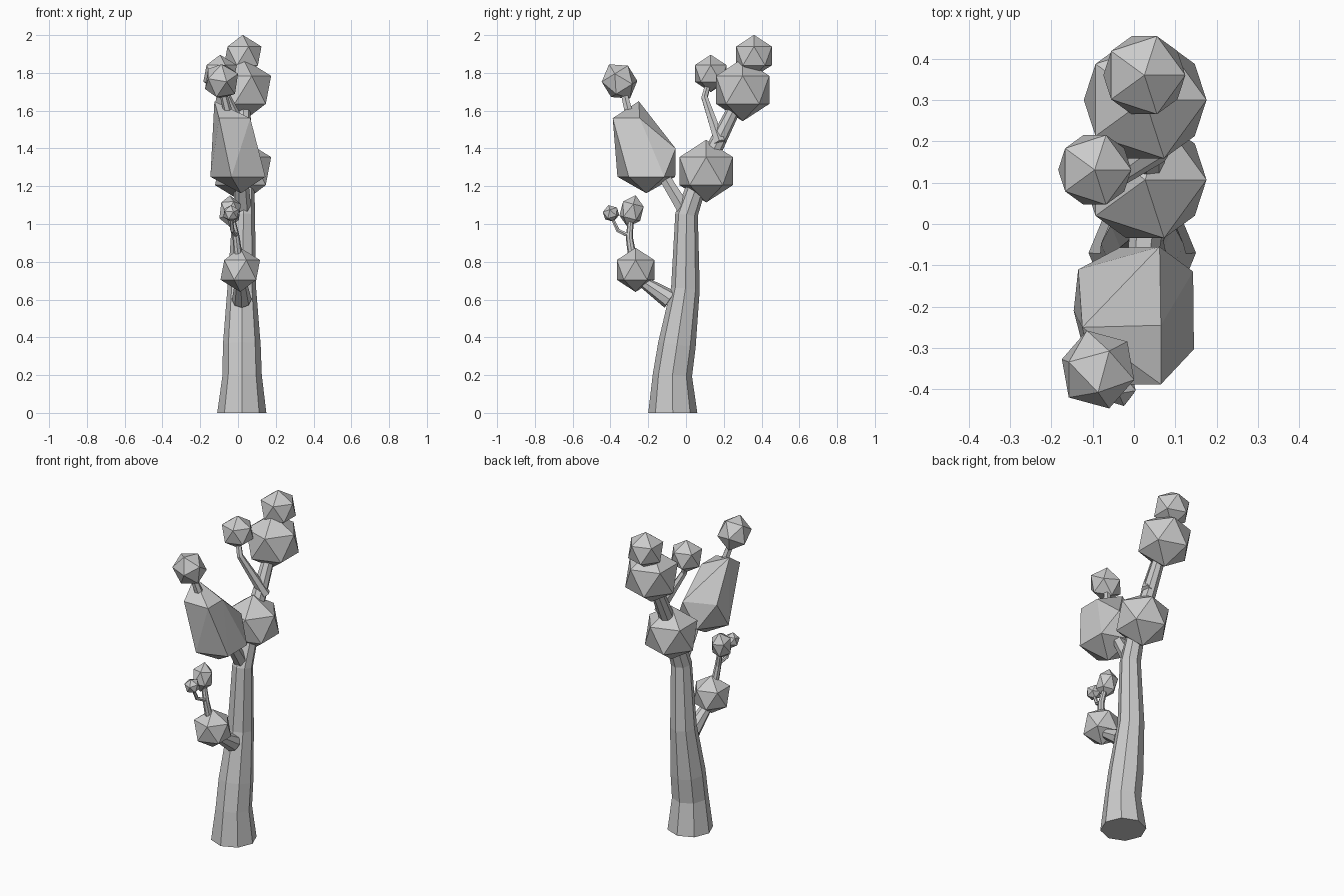
import bpy, bmesh, math
from mathutils import Vector, Matrix

if "Cube" in bpy.data.objects:
    bpy.data.objects.remove(bpy.data.objects["Cube"])


def finish(bm, name):
    bmesh.ops.recalc_face_normals(bm, faces=bm.faces[:])
    mesh = bpy.data.meshes.new(name)
    bm.to_mesh(mesh)
    bm.free()
    ob = bpy.data.objects.new(name, mesh)
    bpy.context.collection.objects.link(ob)
    return ob


def limb(name, path, sides=8):
    """Faceted tapered tube; path holds (x, y, z, radius)."""
    bm = bmesh.new()
    pts = [Vector(p[:3]) for p in path]
    rings = []
    for i, p in enumerate(pts):
        t = (pts[min(i + 1, len(pts) - 1)] - pts[max(i - 1, 0)]).normalized()
        if p.z == 0:
            t = Vector((0, 0, 1))  # flat cut on the ground
        u = (Vector((1, 0, 0)) - t * t.x).normalized()
        v = t.cross(u)
        ring = []
        for k in range(sides):
            a = 2 * math.pi * k / sides
            ring.append(bm.verts.new(p + path[i][3] * (u * math.cos(a) + v * math.sin(a))))
        rings.append(ring)
    for a, b in zip(rings, rings[1:]):
        for k in range(sides):
            n = (k + 1) % sides
            bm.faces.new((a[k], a[n], b[n], b[k]))
    bm.faces.new(rings[0][::-1])
    bm.faces.new(rings[-1])
    return finish(bm, name)


def foliage(name, centre, radius, tilt=0.0, stretch=(1, 1, 1)):
    """Icosahedron leaf clump, optionally stretched and tilted about x."""
    bm = bmesh.new()
    m = (Matrix.Translation(centre) @ Matrix.Rotation(tilt, 4, 'X')
         @ Matrix.Diagonal((*stretch, 1)))
    bmesh.ops.create_icosphere(bm, subdivisions=1, radius=radius, matrix=m)
    return finish(bm, name)


# Trunk and its limbs
limb("trunk", [(.02, -.07, 0, .13), (.022, -.072, .2, .104), (.02, -.048, .36, .1),
               (.02, -.003, .66, .076), (.03, .003, 1.05, .06), (.035, .055, 1.2, .052),
               (.03, .14, 1.38, .045), (.03, .25, 1.6, .036), (.03, .3, 1.72, .03),
               (.025, .36, 1.88, .02)])
limb("upper_twig", [(.06, .18, 1.43, .032), (-.055, .098, 1.67, .019),
                    (-.09, .125, 1.77, .016)], 6)
limb("front_branch", [(.03, .0, 1.06, .042), (.02, -.11, 1.24, .034),
                      (-.02, -.25, 1.45, .028), (-.055, -.305, 1.6, .024),
                      (-.085, -.335, 1.72, .018)], 6)
limb("low_branch", [(.02, -.085, .6, .052), (.015, -.22, .69, .032),
                    (.005, -.28, .8, .024), (-.01, -.3, .93, .019),
                    (-.035, -.29, 1.05, .014)])
limb("low_twig", [(-.01, -.305, .94, .012), (-.03, -.36, .965, .011),
                  (-.035, -.39, 1.03, .009)], 6)

# Regular leaf clumps
foliage("foliage_middle", (.027, .107, 1.28), .166)
foliage("foliage_upper", (.027, .3, 1.71), .166)
foliage("foliage_crown", (.025, .36, 1.89), .111)
foliage("foliage_side", (-.095, .131, 1.797), .099)
foliage("foliage_low", (.012, -.267, .757), .117)

# Tilted leaf clumps
foliage("foliage_front_tip", (-.087, -.352, 1.755), .103, .55, (.95, .93, 1.03))
foliage("foliage_low_tip", (-.042, -.288, 1.068), .085, -.25, (.75, .78, 1.02))
foliage("foliage_tiny", (-.037, -.397, 1.056), .046, .3)

# Large uneven front clump: a hull round its corner points
bm = bmesh.new()
for p in [(.015, -.21, 1.163), (.145, -.303, 1.25), (-.035, -.363, 1.25),
          (-.146, -.21, 1.25), (-.035, -.057, 1.25), (.143, -.115, 1.25),
          (.062, -.055, 1.4), (-.135, -.11, 1.41), (-.1, -.388, 1.56),
          (.065, -.388, 1.56), (.065, -.245, 1.56), (-.125, -.25, 1.65)]:
    bm.verts.new(p)
bmesh.ops.convex_hull(bm, input=bm.verts[:])
finish(bm, "foliage_front_large")
